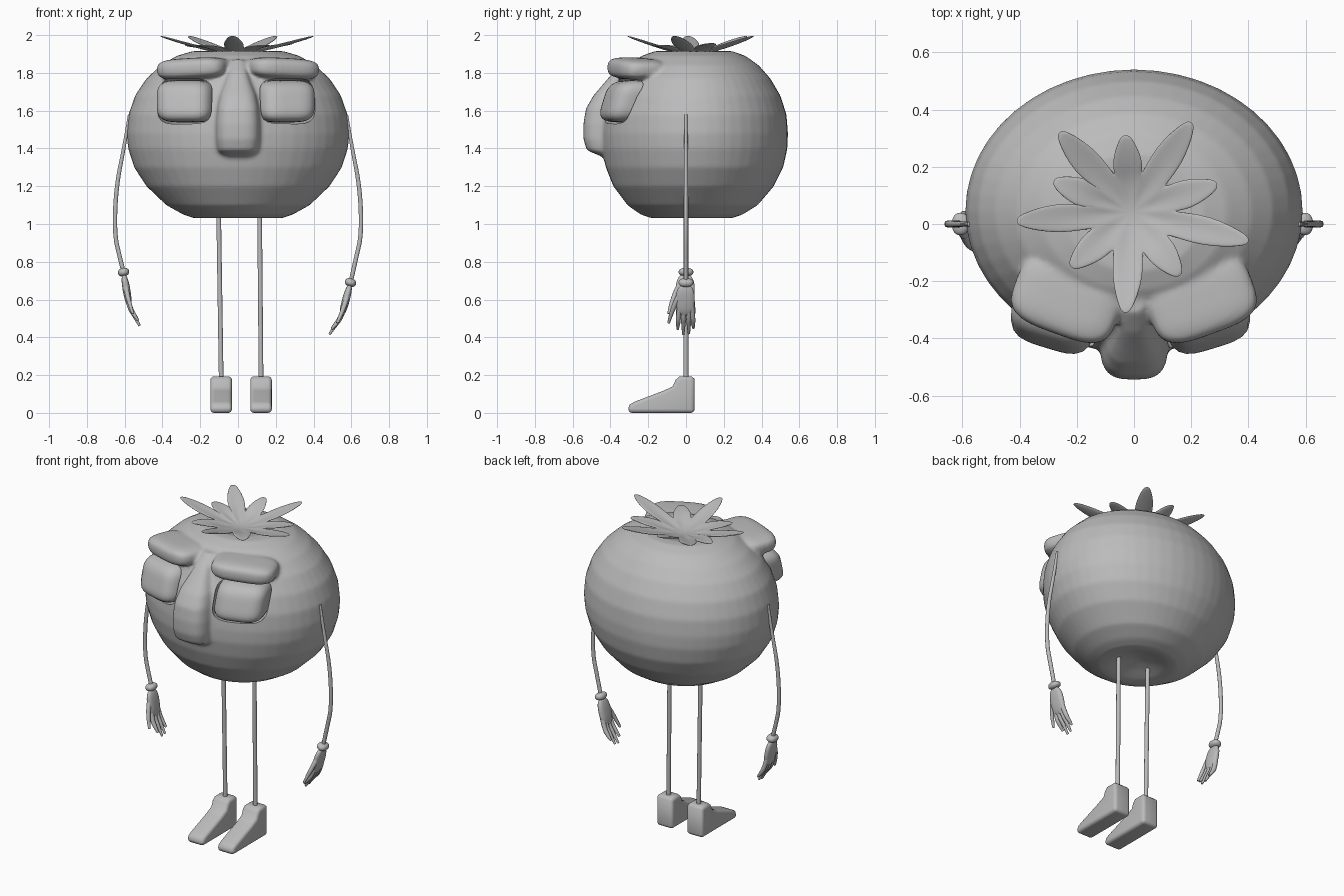
import bpy, bmesh, math
from mathutils import Matrix, Vector

if "Cube" in bpy.data.objects:
    bpy.data.objects.remove(bpy.data.objects["Cube"])

grey = bpy.data.materials.new("plain_grey")
grey.use_nodes = True
grey.diffuse_color = (0.5, 0.5, 0.5, 1)
grey.node_tree.nodes["Principled BSDF"].inputs["Base Color"].default_value = (0.5, 0.5, 0.5, 1)


def add(name, data):
    ob = bpy.data.objects.new(name, data)
    bpy.context.collection.objects.link(ob)
    data.materials.append(grey)
    return ob


def finish(ob, angle=40):
    """Apply modifiers, then shade smooth with sharp edges kept."""
    bpy.ops.object.select_all(action='DESELECT')
    ob.select_set(True)
    bpy.context.view_layer.objects.active = ob
    bpy.ops.object.convert(target='MESH')
    bpy.ops.object.shade_smooth_by_angle(angle=math.radians(angle))
    return ob


def mesh_object(name, bm):
    bmesh.ops.recalc_face_normals(bm, faces=bm.faces)
    me = bpy.data.meshes.new(name)
    bm.to_mesh(me)
    bm.free()
    return add(name, me)


def loft(bm, rings, power=2.0, sides=48):
    """Stack horizontal superellipse rings given as (z, y, rx, ry)."""
    loops = []
    for z, y, rx, ry in rings:
        loop = []
        for i in range(sides):
            a = math.tau * i / sides
            c, s = math.cos(a), math.sin(a)
            k = (abs(c) ** power + abs(s) ** power) ** (-1 / power)
            loop.append(bm.verts.new((rx * c * k, y + ry * s * k, z)))
        loops.append(loop)
    for a, b in zip(loops, loops[1:]):
        for i in range(sides):
            j = (i + 1) % sides
            bm.faces.new((a[i], a[j], b[j], b[i]))
    bm.faces.new(loops[0][::-1])
    bm.faces.new(loops[-1])


def blob(bm, matrix, radii, power=2.0):
    """Rounded box between a ball and a block, by power."""
    new = bmesh.ops.create_uvsphere(bm, u_segments=40, v_segments=24, radius=1)["verts"]
    for v in new:
        k = sum(abs(c) ** power for c in v.co) ** (-1 / power)
        v.co = matrix @ Vector([c * k * r for c, r in zip(v.co, radii)])


def tubes(name, paths):
    """Round rods along smooth paths of (point, radius)."""
    cu = bpy.data.curves.new(name, 'CURVE')
    cu.dimensions = '3D'
    cu.bevel_depth = 1
    cu.bevel_resolution = 3
    cu.use_fill_caps = True
    for path in paths:
        sp = cu.splines.new('NURBS')
        sp.points.add(len(path) - 1)
        for p, (co, r) in zip(sp.points, path):
            p.co = (*co, 1)
            p.radius = r
        sp.order_u = 3
        sp.use_endpoint_u = True
        sp.resolution_u = 8
    return finish(add(name, cu), 60)


# Body, brows and nose, fused into one soft skin
bm = bmesh.new()
loft(bm, [(1.075, .03, .02, .02), (1.06, .03, .09, .09), (1.035, .03, .17, .17),
          (1.03, .03, .23, .21), (1.05, .03, .29, .27), (1.1, .035, .38, .345),
          (1.2, .04, .485, .425), (1.3, .045, .55, .47), (1.4, .045, .582, .492),
          (1.48, .045, .59, .495), (1.58, .045, .58, .487), (1.68, .045, .545, .455),
          (1.77, .042, .485, .405), (1.84, .04, .41, .345), (1.89, .04, .325, .275),
          (1.915, .04, .24, .205), (1.915, .04, .17, .15), (1.89, .04, .09, .08),
          (1.87, .04, .02, .02)])
loft(bm, [(1.355, -.37, .085, .07), (1.39, -.40, .11, .125), (1.45, -.405, .118, .138),
          (1.53, -.405, .118, .138), (1.61, -.395, .112, .135), (1.68, -.37, .098, .12),
          (1.75, -.34, .07, .09), (1.81, -.31, .05, .07), (1.87, -.25, .04, .06)], 3.2)
for side in (-1, 1):
    place = (Matrix.Diagonal((side, 1, 1, 1)) @ Matrix.Translation((.235, -.265, 1.823))
             @ Matrix.Rotation(math.radians(20), 4, 'Z') @ Matrix.Rotation(.05, 4, 'Y'))
    blob(bm, place, (.19, .125, .056), 3.5)
body = mesh_object("body", bm)
remesh = body.modifiers.new("fuse", 'REMESH')
remesh.mode = 'VOXEL'
remesh.voxel_size = .011
soften = body.modifiers.new("soften", 'SMOOTH')
soften.factor = .5
soften.iterations = 7

# Eyes, each in a socket slightly larger than itself
cutters = []
for side, label in ((-1, "right"), (1, "left")):
    lean = Matrix.Identity(4)
    lean[1][2] = .3
    place = (Matrix.Translation((side * .25 - .012, -.27, 1.65)) @ lean
             @ Matrix.Rotation(side * math.radians(17), 4, 'Z'))
    for grow in (0, .01):
        bm = bmesh.new()
        blob(bm, place, (.152 + grow, .155 + grow, .112 + grow), 4)
        if grow:
            cutter = mesh_object("socket_cutter", bm)
            cutter.hide_render = True
            cutters.append(cutter)
            cut = body.modifiers.new("socket", 'BOOLEAN')
            cut.operation = 'DIFFERENCE'
            cut.object = cutter
        else:
            finish(mesh_object(label + "_eye", bm), 60)
finish(body, 45)
for cutter in cutters:
    bpy.data.objects.remove(cutter)

# Leafy crown: one star-shaped sheet with upturned leaves
tips = [(-.26, .32, 2), (-.03, .31, 1.985), (.2, .355, 2), (.29, .14, 1.96), (.4, -.06, 2),
        (.16, -.18, 1.95), (-.03, -.31, 2), (-.22, -.15, 1.95), (-.41, .01, 2), (-.28, .15, 1.95)]
hub = Vector((-.01, .04, 1.89))
tips = sorted((Vector(t) - hub for t in tips), key=lambda t: math.atan2(t.y, t.x))
angles = [math.atan2(t.y, t.x) for t in tips]
bm = bmesh.new()


def ray(angle, r, z, off=0):
    c, s = math.cos(angle), math.sin(angle)
    return bm.verts.new(hub + Vector((r * c - off * s, r * s + off * c, z)))


count = len(tips)
center = bm.verts.new(hub)
valleys = []
for i, a in enumerate(angles):
    b = angles[(i + 1) % count]
    valleys.append(ray(a + ((b - a) % math.tau) / 2, .125, .035))
for i, (a, t) in enumerate(zip(angles, tips)):
    length, rise = t.xy.length * 1.02, t.z - .004
    wide = .062 if length > .27 else .045
    before, after = valleys[i - 1], valleys[i]
    root = ray(a, .12, .02)
    mid = ray(a, length * .62, .03 + rise * .25)
    low, high = (ray(a, length * .62, .038 + rise * .25, s * wide) for s in (-1, 1))
    end = ray(a, length, rise)
    end_low, end_high = (ray(a, length * .985, rise, s * .02) for s in (-1, 1))
    for f in ((center, before, root), (center, root, after), (before, low, mid, root),
              (root, mid, high, after), (low, end_low, end, mid), (mid, end, end_high, high)):
        bm.faces.new(f)
crown = mesh_object("leaf_crown", bm)
sheet = crown.modifiers.new("thickness", 'SOLIDIFY')
sheet.thickness = .012
sheet.offset = 0
crown.modifiers.new("round", 'SUBSURF').levels = 2
finish(crown, 60)

# Arms, cuffs and hands; each wrist hangs a little differently
for side, label, wrist, turn in ((-1, "right", (.606, .745), 0), (1, "left", (.596, .69), 5.5)):
    wx, wz = wrist
    tubes(label + "_arm", [[((side * x, 0, z), r) for x, z, r in (
        (.575, 1.58, .008), (.6, 1.42, .01), (.645, 1.2, .012),
        (.655, .95, .012), (.625, .82, .012), (wx, wz, .012))]])
    place = (Matrix.Diagonal((side, 1, 1, 1)) @ Matrix.Translation((wx, 0, wz))
             @ Matrix.Rotation(math.radians(turn), 4, 'Y'))
    bm = bmesh.new()
    blob(bm, place @ Matrix.Rotation(.2, 4, 'Y'), (.03, .039, .022), 2.3)
    finish(mesh_object(label + "_cuff", bm), 60)
    bm = bmesh.new()
    blob(bm, place @ Matrix.Translation((-.016, -.004, -.095)) @ Matrix.Rotation(.17, 4, 'Y'),
         (.02, .05, .085), 2.5)
    finish(mesh_object(label + "_palm", bm), 60)
    fingers = []
    for y, drop in ((-.04, .255), (-.013, .285), (.014, .28), (.036, .25)):
        fingers.append([(place @ Vector(p), r) for p, r in (
            ((-.018, y * .8, -.12), .014), ((-.032, y, -.185), .014),
            ((-.055, y * 1.05, -.225), .012), ((-.3 * drop, y * 1.1, -drop), .006))])
    fingers.append([(place @ Vector(p), r) for p, r in (
        ((-.01, -.03, -.06), .014), ((-.018, -.07, -.13), .015), ((-.05, -.092, -.22), .007))])
    tubes(label + "_fingers", fingers)

# Legs and shoes
shoe_side = [(.045, .005), (.045, .185), (.03, .198), (-.035, .198), (-.055, .18), (-.07, .145),
             (-.12, .122), (-.27, .065), (-.298, .05), (-.305, .03), (-.305, .005)]
for label, top, foot in (("right", -.103, -.089), ("left", .114, .122)):
    tubes(label + "_leg", [[((top, 0, 1.1), .013), ((foot, 0, .18), .013)]])
    bm = bmesh.new()
    face = bm.faces.new([bm.verts.new((foot - .057, y, max(z - .005, 0))) for y, z in shoe_side])
    swept = bmesh.ops.extrude_face_region(bm, geom=[face])["geom"]
    bmesh.ops.translate(bm, vec=(.114, 0, 0), verts=[v for v in swept if isinstance(v, bmesh.types.BMVert)])
    shoe = mesh_object(label + "_shoe", bm)
    edge = shoe.modifiers.new("soft_edges", 'BEVEL')
    edge.width = .02
    edge.segments = 4
    edge.angle_limit = math.radians(50)
    finish(shoe, 50)
